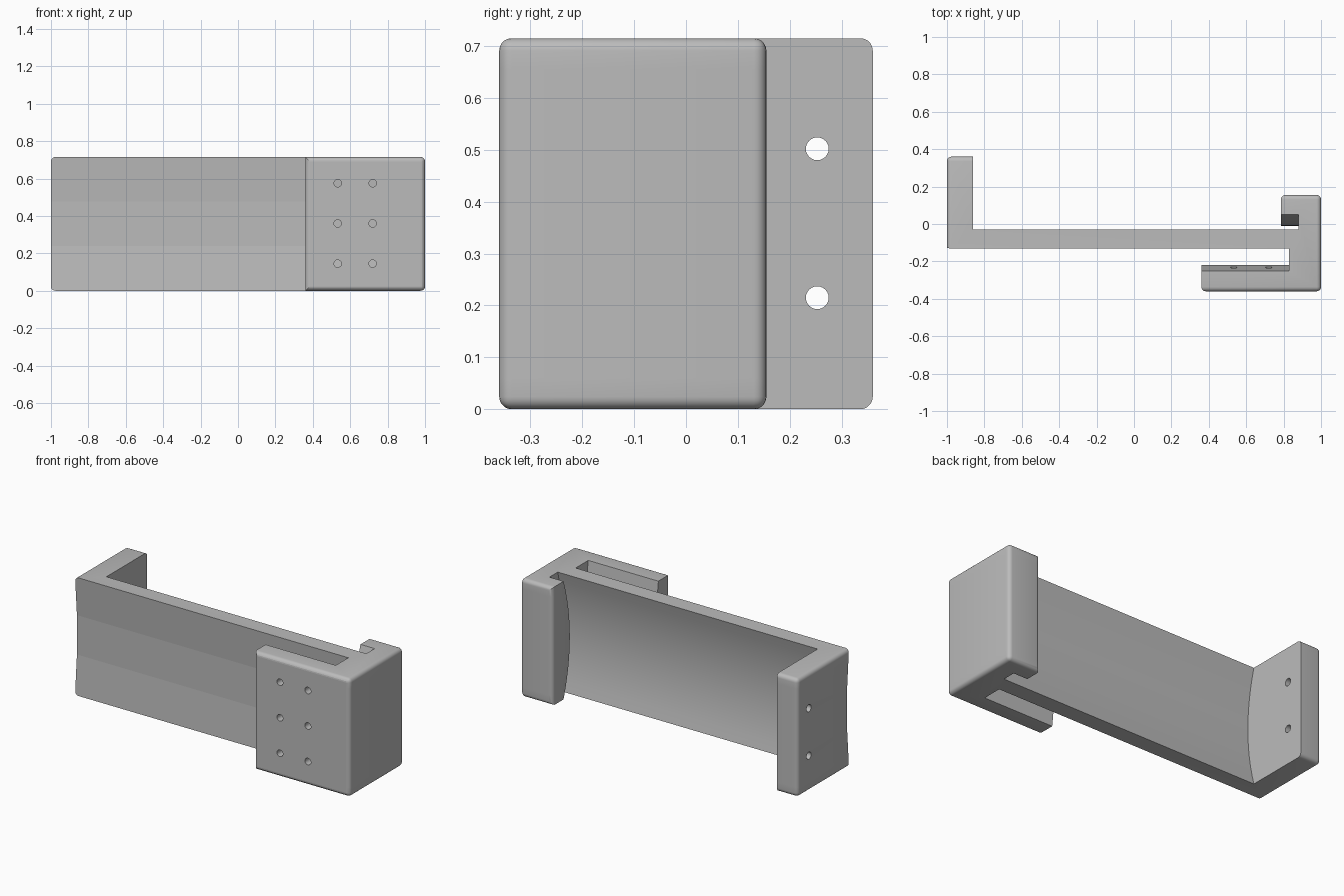
import bpy, bmesh, math
from mathutils import Matrix

if "Cube" in bpy.data.objects:
    bpy.data.objects.remove(bpy.data.objects["Cube"])

HEIGHT = 0.715
LEVELS = 12

grey = bpy.data.materials.new("light_grey")
grey.use_nodes = True
colour = (0.5, 0.5, 0.5, 1)
grey.diffuse_color = colour
grey.node_tree.nodes["Principled BSDF"].inputs["Base Color"].default_value = colour


def arc(t):
    return 4 * t * (1 - t)


def faceted_arc(t):
    # three straight facets
    return arc(1 / 3) * min(1, 3 * t, 3 * (1 - t))


# Plan outline: x, y, mid-height shift in y, shape of that shift
outline = [
    (-1, 0.36, 0, arc), (-1, -0.13, 0.02, faceted_arc),            # flange, web front
    (0.83, -0.13, 0.02, faceted_arc), (0.83, -0.25, 0.034, faceted_arc),
    (0.36, -0.25, 0.034, faceted_arc), (0.36, -0.36, 0, arc),      # clip plate
    (1, -0.36, 0, arc), (1, 0.155, 0, arc), (0.785, 0.155, 0, arc),
    (0.785, 0.05, -0.06, arc), (0.88, 0.05, -0.06, arc),           # lip
    (0.88, -0.03, -0.05, arc), (-0.86, -0.03, -0.05, arc),         # web back
    (-0.86, 0.36, 0, arc),
]

# Loft the outline through the height
bm = bmesh.new()
rings = []
for i in range(LEVELS + 1):
    t = i / LEVELS
    rings.append([bm.verts.new((x, y + b * f(t), t * HEIGHT)) for x, y, b, f in outline])
n = len(outline)
for low, high in zip(rings, rings[1:]):
    for j in range(n):
        k = (j + 1) % n
        bm.faces.new((low[j], low[k], high[k], high[j]))
bm.faces.new(rings[0][::-1])
bm.faces.new(rings[-1])
bmesh.ops.recalc_face_normals(bm, faces=bm.faces)


# Round only the edges bordering the outer faces
def on_outer_face(edge):
    if edge.calc_face_angle(0) < 0.5:
        return False
    a, b = (v.co for v in edge.verts)
    if abs(a.z - b.z) > 0.01 and a.x < -0.8:
        return a.x < -0.99 and a.y > 0.3
    planes = ((0, -1), (0, 1), (1, -0.36), (1, 0.155), (1, 0.36))
    return any(abs(a[i] - p) < 1e-4 and abs(b[i] - p) < 1e-4 for i, p in planes)


bmesh.ops.bevel(bm, geom=[e for e in bm.edges if on_outer_face(e)], offset=0.024,
                segments=5, profile=0.5, affect='EDGES', clamp_overlap=True)
mesh = bpy.data.meshes.new("clip_bracket")
bm.to_mesh(mesh)
bm.free()
bracket = bpy.data.objects.new("clip_bracket", mesh)
bpy.context.collection.objects.link(bracket)
mesh.materials.append(grey)

# Screw holes: six in the clip plate, two in the flange
bm = bmesh.new()


def drill(centre, radius, length, axis):
    turn = Matrix.Rotation(math.pi / 2, 4, axis)
    bmesh.ops.create_cone(bm, cap_ends=True, segments=24, radius1=radius, radius2=radius,
                          depth=length, matrix=Matrix.Translation(centre) @ turn)


for z in (0.145, 0.36, 0.575):
    for x in (0.533, 0.72):
        drill((x, -0.3, z), 0.02, 0.26, 'X')
for z in (0.215, 0.502):
    drill((-0.93, 0.253, z), 0.022, 0.3, 'Y')
cut_mesh = bpy.data.meshes.new("hole_cutters")
bm.to_mesh(cut_mesh)
bm.free()
cut_mesh.materials.append(grey)
cutter = bpy.data.objects.new("hole_cutters", cut_mesh)
bpy.context.collection.objects.link(cutter)
cutter.hide_render = True

bpy.ops.object.select_all(action='DESELECT')
bracket.select_set(True)
bpy.context.view_layer.objects.active = bracket
holes = bracket.modifiers.new("holes", 'BOOLEAN')
holes.object = cutter
holes.operation = 'DIFFERENCE'
holes.solver = 'EXACT'
bpy.ops.object.modifier_apply(modifier=holes.name)
bpy.data.objects.remove(cutter)

# Smooth rounding, with flat facets on the front
bpy.ops.object.shade_smooth_by_angle(angle=math.radians(30))
for face in bracket.data.polygons:
    if face.normal.y < -0.97:
        face.use_smooth = False
